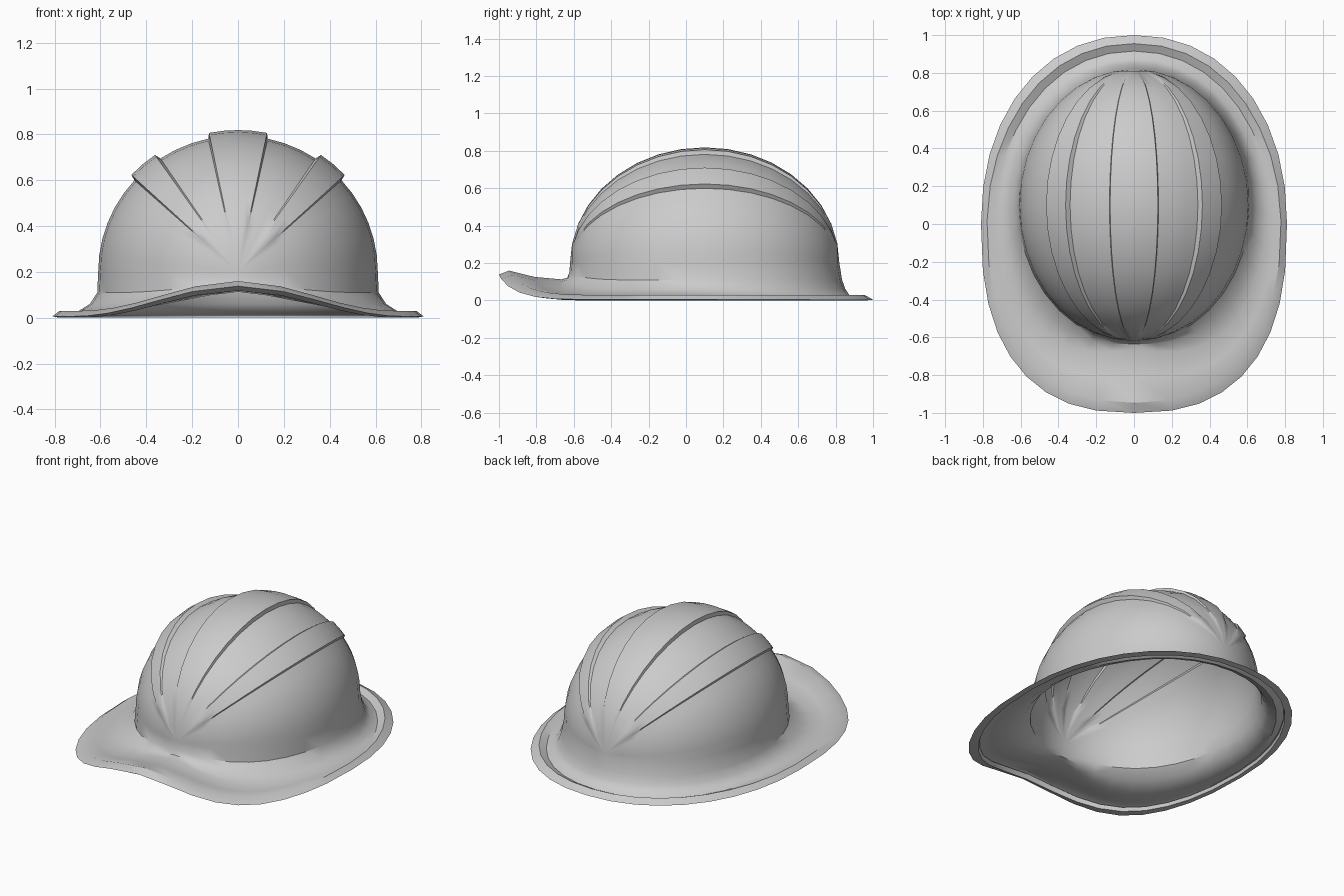
import bpy, bmesh
from math import sin, cos, pi, radians

if "Cube" in bpy.data.objects:
    bpy.data.objects.remove(bpy.data.objects["Cube"])

N = 36                      # segments around the brim
RX, RY, RZ, CY, Z0 = 0.61, 0.72, 0.595, 0.10, 0.20
bm = bmesh.new()


def skin(rows, closed):
    """Bridge rows of points with quads."""
    vs = [[bm.verts.new(p) for p in r] for r in rows]
    n = len(vs[0])
    for a, b in zip(vs, vs[1:]):
        for i in range(n if closed else n - 1):
            j = (i + 1) % n
            bm.faces.new((a[i], a[j], b[j], b[i]))


# Dome: meridians running front to back, with three raised ribs
def spread(a, b, n, k):
    return [(a + (b - a) * i / n, k) for i in range(n + 1)]


half = (spread(0, 42.2, 6, 1.0) + spread(43, 55.3, 2, 1.043)
        + spread(56.3, 77.7, 3, 1.0) + spread(78.5, 90, 2, 1.04))
section = half + [(180 - a, k) for a, k in reversed(half[:-1])]


def meridian(phi, k):
    row = []
    for i in range(N // 2 + 1):
        t = 2 * pi * i / N
        s = sin(t) * (1 + (k - 1) * min(1, sin(t) * 2.5))
        row.append((RX * s * cos(radians(phi)), CY - RY * cos(t),
                    Z0 + RZ * s * sin(radians(phi))))
    return row


skin([meridian(a, k) for a, k in section], False)

# Brim: rings given as (outward fraction, height) at the front, side and back
brim = [
    ((0.00, .200), (0.00, .200), (0.00, .200)),
    ((0.01, .150), (0.02, .110), (0.08, .110)),
    ((0.04, .122), (0.18, .060), (0.18, .060)),
    ((0.12, .113), (0.42, .030), (0.30, .028)),
    ((0.50, .126), (0.64, .027), (0.53, .010)),
    ((0.86, .160), (0.84, .030), (0.75, .030)),
    ((1.00, .138), (1.00, .006), (1.00, .004)),
    ((0.90, .118), (0.84, .000), (0.78, .000)),
    ((0.88, .150), (0.82, .022), (0.76, .022)),
]


def ring(front, side, back):
    row = []
    for i in range(N):
        t = 2 * pi * i / N
        s, c = sin(t), cos(t)
        e = 2 / (2.5 if c > 0 else 2.15)
        sign = 1 if s > 0 else -1
        ox = 0.81 * abs(s) ** e * sign
        oy = -abs(c) ** e * (1 if c > 0 else -1)
        if c > 0:
            w, end = cos(pi / 2 * min(1, abs(ox) / 0.72)) ** 2, front
        else:
            w, end = min(1, -c * 1.8), back
        f, z = (a + (b - a) * w for a, b in zip(side, end))
        bx, by = RX * s, CY - RY * c
        row.append((bx + (ox - bx) * f, by + (oy - by) * f, z))
    return row


skin([ring(*r) for r in brim], True)

# Join dome and brim into one thin shell
bmesh.ops.remove_doubles(bm, verts=bm.verts[:], dist=0.0005)
bmesh.ops.recalc_face_normals(bm, faces=bm.faces[:])
bm.faces.ensure_lookup_table()
top = max(bm.faces, key=lambda f: f.calc_center_median().z)
if top.normal.z < 0:
    bmesh.ops.reverse_faces(bm, faces=bm.faces[:])
mesh = bpy.data.meshes.new("helmet_shell")
bm.to_mesh(mesh)
bm.free()
shell = bpy.data.objects.new("helmet_shell", mesh)
bpy.context.collection.objects.link(shell)
bpy.context.view_layer.objects.active = shell
shell.select_set(True)
bpy.ops.object.shade_smooth_by_angle(angle=radians(35))
